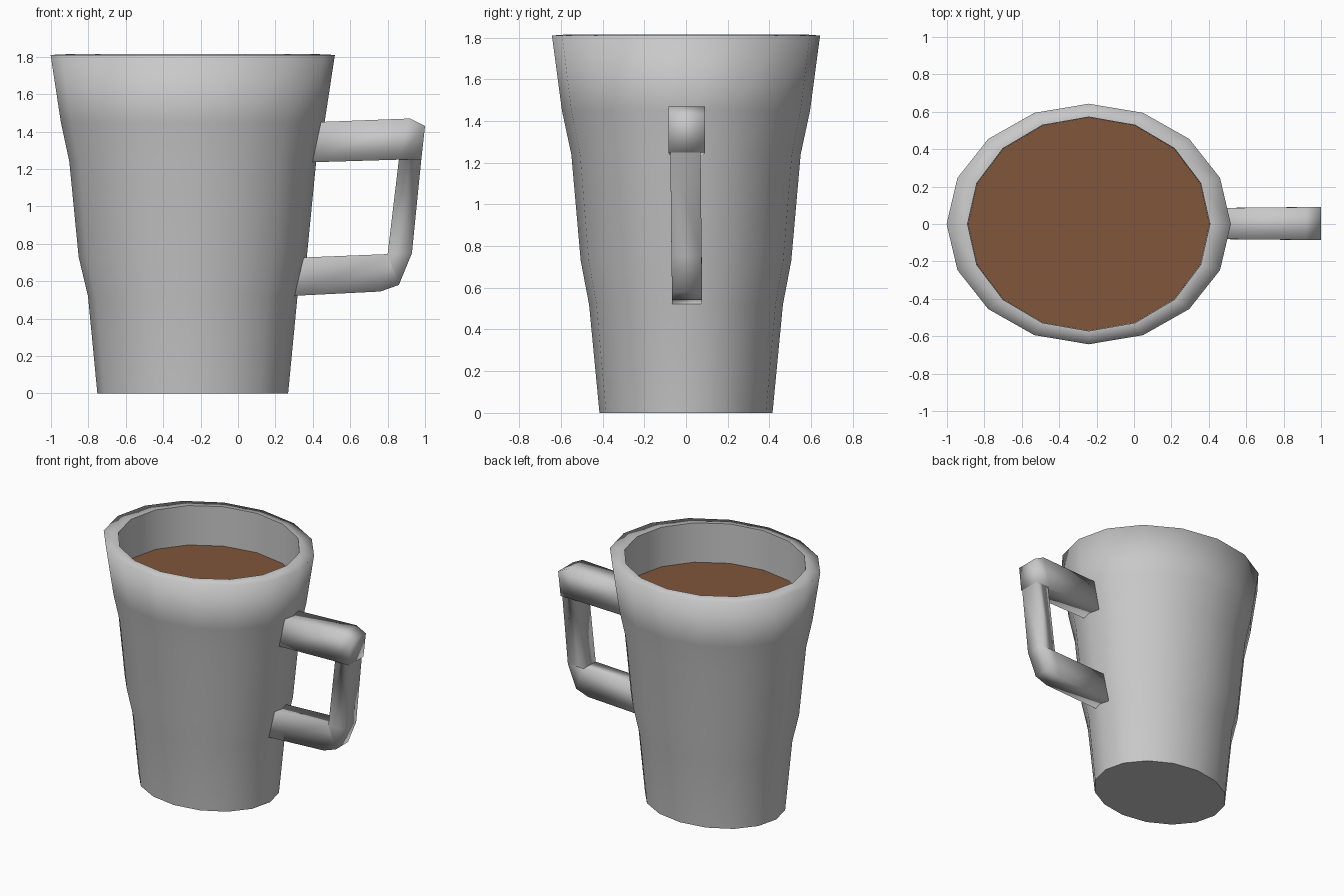
import bpy, bmesh, math

if "Cube" in bpy.data.objects:
    bpy.data.objects.remove(bpy.data.objects["Cube"])

SEGMENTS = 16
CENTRE_X = -0.242


def material(name, rgb):
    mat = bpy.data.materials.new(name)
    mat.diffuse_color = (*rgb, 1)
    mat.use_nodes = True
    mat.node_tree.nodes["Principled BSDF"].inputs["Base Color"].default_value = mat.diffuse_color
    return mat


def finish(bm, name, mat):
    bmesh.ops.recalc_face_normals(bm, faces=bm.faces)
    for face in bm.faces:
        face.smooth = True
    mesh = bpy.data.meshes.new(name)
    bm.to_mesh(mesh)
    bm.free()
    mesh.materials.append(mat)
    obj = bpy.data.objects.new(name, mesh)
    bpy.context.collection.objects.link(obj)
    return obj


def oval(bm, rx, ry, z):
    steps = [2 * math.pi * i / SEGMENTS for i in range(SEGMENTS)]
    return [bm.verts.new((CENTRE_X + rx * math.cos(a), ry * math.sin(a), z)) for a in steps]


def bridge(bm, a, b):
    n = len(a)
    return [bm.faces.new((a[i], a[(i + 1) % n], b[(i + 1) % n], b[i])) for i in range(n)]


grey = material("grey ceramic", (0.58, 0.58, 0.58))
brown = material("brown drink", (0.22, 0.092, 0.043))

# Cup: stepped oval wall, rim and inner wall (rx, ry, z)
profile = [(0.51, 0.415, 0), (0.56, 0.465, 0.52), (0.61, 0.505, 0.73),
           (0.66, 0.55, 1.24), (0.705, 0.595, 1.45), (0.76, 0.643, 1.81),
           (0.648, 0.572, 1.815), (0.645, 0.57, 1.48)]
bm = bmesh.new()
rings = [oval(bm, *p) for p in profile]
for lower, upper in zip(rings, rings[1:]):
    bridge(bm, lower, upper)
bm.faces.new(rings[0])
bm.faces.new(rings[-1])
# crisp inner lip and base edge
for ring in (rings[0], rings[-2], rings[-1]):
    for i in range(SEGMENTS):
        bm.edges.get((ring[i - 1], ring[i])).smooth = False
finish(bm, "cup", grey)

# Drink surface
bm = bmesh.new()
bm.faces.new(oval(bm, 0.645, 0.57, 1.52))
finish(bm, "drink", brown)

# Handle: sections of outer x, z, inner x, z, near y, far y
sections = [(0.40, 1.45, 0.36, 1.235, -0.08, 0.085),
            (0.92, 1.47, 0.86, 1.25, -0.085, 0.09),
            (1.00, 1.43, 0.86, 1.25, -0.085, 0.09),
            (0.98, 1.25, 0.86, 1.25, -0.085, 0.09),
            (0.98, 1.25, 0.86, 1.25, -0.075, 0.07),
            (0.93, 0.75, 0.80, 0.745, -0.07, 0.075),
            (0.86, 0.58, 0.80, 0.745, -0.067, 0.077),
            (0.76, 0.545, 0.80, 0.745, -0.067, 0.077),
            (0.26, 0.52, 0.30, 0.725, -0.067, 0.077)]
bm = bmesh.new()
loops = [[bm.verts.new(co) for co in ((ox, y0, oz), (ox, y1, oz), (ix, y1, iz), (ix, y0, iz))]
         for ox, oz, ix, iz, y0, y1 in sections]
for a, b in zip(loops, loops[1:]):
    bridge(bm, a, b)
bm.faces.new(loops[0])
bm.faces.new(loops[-1])
bmesh.ops.remove_doubles(bm, verts=bm.verts, dist=0.001)
finish(bm, "handle", grey)
